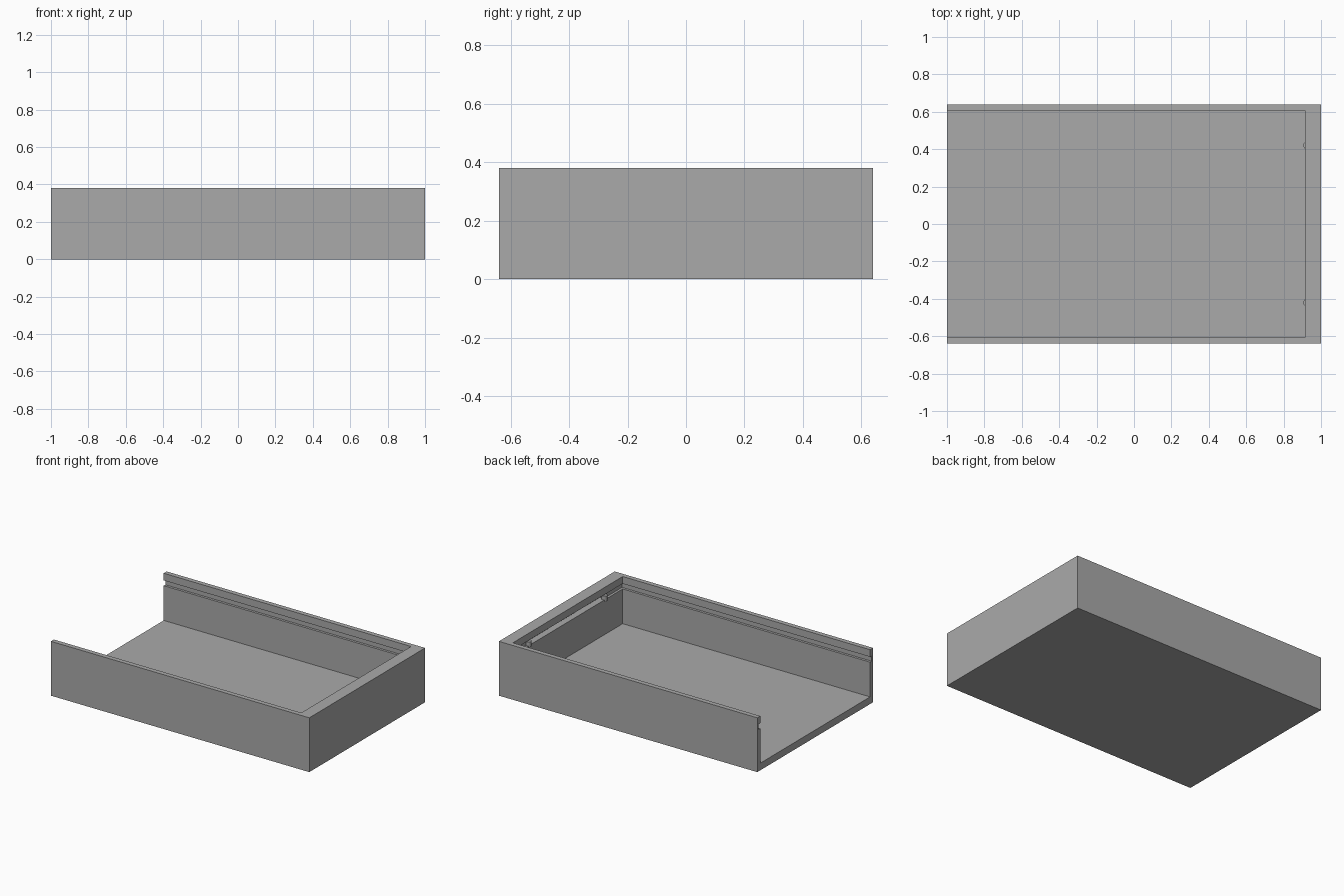
import bpy
import bmesh
from mathutils import Vector

default = bpy.data.objects.get("Cube")
if default:
    bpy.data.objects.remove(default, do_unlink=True)

# Overall box and groove sizes
LENGTH, WIDTH, HEIGHT = 2.0, 1.28, 0.38
SIDE, END, FLOOR = 0.033, 0.085, 0.05
GROOVE_LOW, GROOVE_HIGH, GROOVE_DEPTH = 0.293, 0.33, 0.017
inner_x = LENGTH / 2 - END
inner_y = WIDTH / 2 - SIDE

grey = bpy.data.materials.new("plain grey")
grey.use_nodes = True
grey.diffuse_color = (0.4, 0.4, 0.4, 1)
grey.node_tree.nodes["Principled BSDF"].inputs["Base Color"].default_value = (0.4, 0.4, 0.4, 1)


def add_block(name, low, high):
    """Make a box between two opposite corners."""
    low, high = Vector(low), Vector(high)
    bm = bmesh.new()
    bmesh.ops.create_cube(bm, size=1)
    for v in bm.verts:
        v.co = (low + high) / 2 + v.co * (high - low)
    mesh = bpy.data.meshes.new(name)
    bm.to_mesh(mesh)
    bm.free()
    mesh.materials.append(grey)
    obj = bpy.data.objects.new(name, mesh)
    bpy.context.collection.objects.link(obj)
    return obj


def carve(target, cutter):
    """Subtract a hidden cutter from the target."""
    cutter.hide_render = True
    cutter.hide_set(True)
    cutter.display_type = 'WIRE'
    mod = target.modifiers.new(cutter.name, 'BOOLEAN')
    mod.operation = 'DIFFERENCE'
    mod.solver = 'EXACT'
    mod.object = cutter


# Solid tray body
tray = add_block("tray", (-LENGTH / 2, -WIDTH / 2, 0), (LENGTH / 2, WIDTH / 2, HEIGHT))

# Main cavity, open at one end and at the top
carve(tray, add_block("cavity_cutter", (-1.2, -inner_y, FLOOR), (inner_x, inner_y, 0.6)))

# Sliding lid groove around three walls
groove_y = inner_y + GROOVE_DEPTH
carve(tray, add_block("lid_groove_cutter", (-1.2, -groove_y, GROOVE_LOW),
                      (inner_x + GROOVE_DEPTH, groove_y, GROOVE_HIGH)))

# Deeper slot in the closed end for the lid tongue
carve(tray, add_block("tongue_slot_cutter", (inner_x - 0.1, -0.42, GROOVE_LOW),
                      (inner_x + 0.045, 0.42, GROOVE_HIGH)))

# Small round catches at both ends of the tongue slot
for side, label in ((-1, "right"), (1, "left")):
    bm = bmesh.new()
    bmesh.ops.create_cone(bm, cap_ends=True, segments=16, radius1=0.02, radius2=0.02,
                          depth=GROOVE_HIGH - GROOVE_LOW)
    bmesh.ops.translate(bm, verts=bm.verts,
                        vec=(inner_x + 0.01, side * 0.42, (GROOVE_LOW + GROOVE_HIGH) / 2 - 0.01))
    mesh = bpy.data.meshes.new(label + "_lid_catch")
    bm.to_mesh(mesh)
    bm.free()
    mesh.materials.append(grey)
    catch = bpy.data.objects.new(label + "_lid_catch", mesh)
    bpy.context.collection.objects.link(catch)
